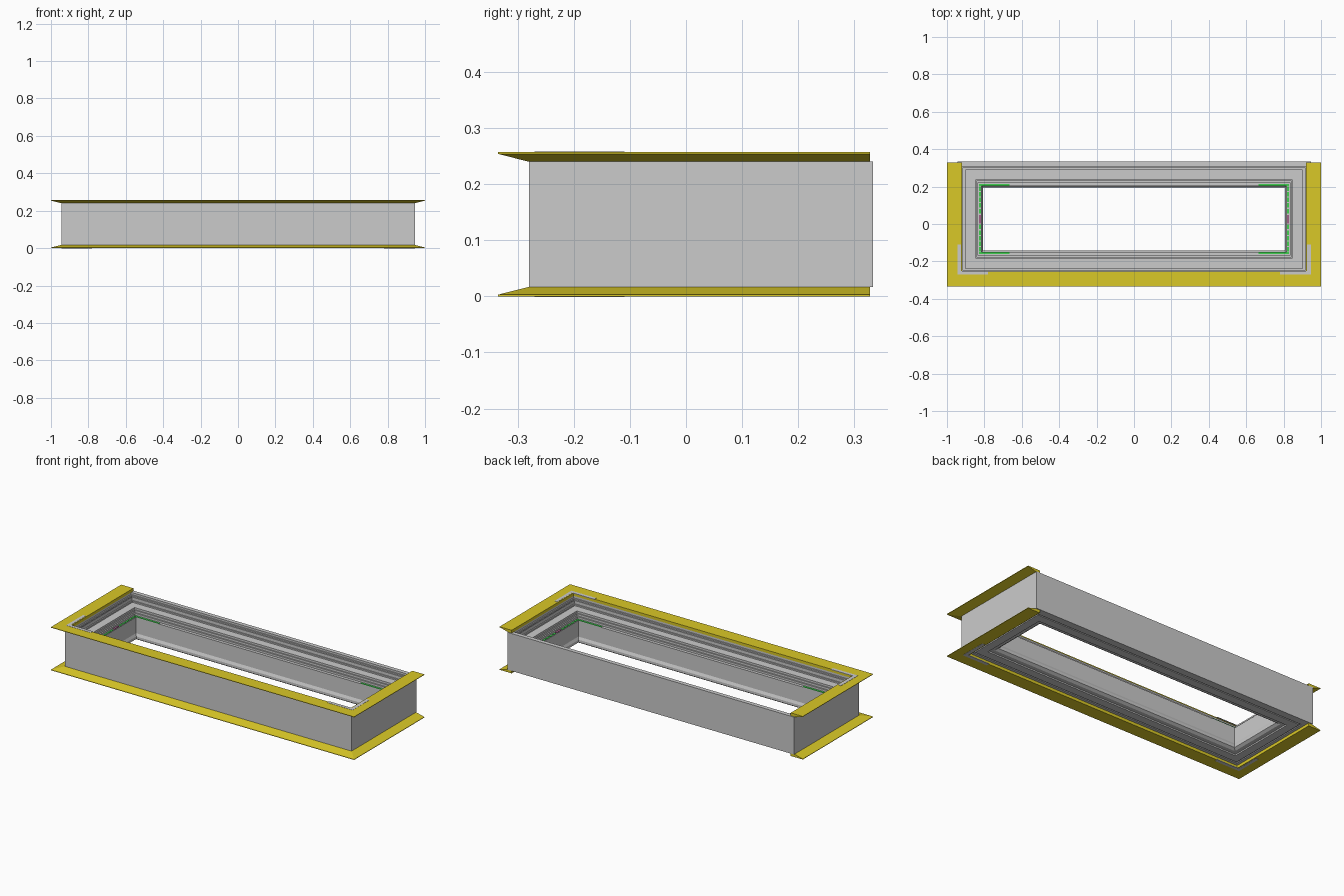
import bpy, bmesh

if "Cube" in bpy.data.objects:
    bpy.data.objects.remove(bpy.data.objects["Cube"])

HX, HY, YC = 0.945, 0.3065, 0.0265   # outer half sizes and y centre of the frame
H = 0.257                            # total height


def material(name, rgb):
    m = bpy.data.materials.new(name)
    m.diffuse_color = (*rgb, 1)
    m.use_nodes = True
    m.node_tree.nodes["Principled BSDF"].inputs["Base Color"].default_value = m.diffuse_color
    return m


gold = material("gold", (0.70, 0.58, 0.02))
green = material("green", (0.05, 0.65, 0.08))
purple = material("purple", (0.35, 0.12, 0.25))
pale = material("pale_grey", (0.72, 0.72, 0.72))


def finish(bm, name, mat=None):
    bmesh.ops.recalc_face_normals(bm, faces=bm.faces)
    me = bpy.data.meshes.new(name)
    bm.to_mesh(me)
    bm.free()
    ob = bpy.data.objects.new(name, me)
    bpy.context.collection.objects.link(ob)
    if mat:
        me.materials.append(mat)
    return ob


def sweep(name, profile, mat=None, back=None):
    """Sweep a closed (inset, z) profile round the frame; 'back' leaves the rear side open."""
    bm = bmesh.new()
    rows = [[], [], [], []]
    for d, z in profile:
        x, y0, y1 = HX - d, YC - HY + d, YC + HY - d
        if back is not None:
            y1 = back
        for row, (px, py) in zip(rows, ((-x, y1), (-x, y0), (x, y0), (x, y1))):
            row.append(bm.verts.new((px, py, z)))
    n = len(profile)
    for k in range(4 if back is None else 3):
        a, b = rows[k], rows[(k + 1) % 4]
        for i in range(n):
            j = (i + 1) % n
            bm.faces.new((a[i], a[j], b[j], b[i]))
    if back is not None:
        bm.faces.new(rows[0])
        bm.faces.new(rows[3])
    return finish(bm, name, mat)


def boxes(name, spans, mat=None):
    """Boxes given as (x0, x1, y0, y1, z0, z1), each mirrored in x."""
    bm = bmesh.new()
    for x0, x1, y0, y1, z0, z1 in spans:
        for s in (1, -1):
            vs = bmesh.ops.create_cube(bm, size=1)["verts"]
            for v in vs:
                v.co = (s * ((x0 + x1) / 2 + v.co.x * (x1 - x0)),
                        (y0 + y1) / 2 + v.co.y * (y1 - y0),
                        (z0 + z1) / 2 + v.co.z * (z1 - z0))
    return finish(bm, name, mat)


# Stepped frame body with ledges descending to the opening
sweep("frame_body", [
    (0, 0.017), (0, 0.240), (0.025, 0.240), (0.025, 0.228), (0.032, 0.228),
    (0.032, 0.216), (0.038, 0.216), (0.038, 0.224), (0.043, 0.224),
    (0.043, 0.205), (0.050, 0.205), (0.050, 0.197), (0.098, 0.197),
    (0.098, 0.185), (0.104, 0.185), (0.104, 0.172), (0.112, 0.172),
    (0.112, 0.160), (0.130, 0.160), (0.130, 0.065), (0.137, 0.050),
    (0.137, 0.035), (0.122, 0.025), (0.098, 0.025), (0.098, 0.017),
    (0.050, 0.017), (0.050, 0.022), (0.043, 0.022), (0.043, 0.017)])

# Tapered flanges round the front and sides, top and bottom
flange = [(-0.055, H), (-0.055, H - 0.003), (0, 0.240), (0.025, 0.240), (0.025, H)]
sweep("top_flange", flange, gold, back=0.328)
sweep("bottom_flange", [(d, H - z) for d, z in flange], gold, back=0.328)

# L-shaped corner plates on the flanges
for label, z0, z1 in (("top", H - 0.002, H + 0.001), ("bottom", 0, 0.002)):
    z0, z1 = (z0, z1) if label == "top" else (-0.001, 0.002)
    boxes(label + "_corner_plates", [
        (0.925, 0.945, -0.27, -0.11, z0, z1),
        (0.78, 0.925, -0.27, -0.25, z0, z1)], pale)

# Green seals on the lowest ledge
seals = [(0.665, 0.828, -0.161, -0.150, 0.160, 0.163),
         (0.665, 0.828, 0.203, 0.214, 0.160, 0.163)]
for i in range(5):
    for y in (-0.148 + i * 0.030, 0.201 - i * 0.030):
        seals.append((0.818, 0.828, min(y, y), y + 0.024 if y < 0.03 else y,
                      0.160, 0.163) if y < 0.03 else
                     (0.818, 0.828, y - 0.024, y, 0.160, 0.163))
boxes("green_seals", seals, green)

# Small blocks midway along the side seals
boxes("side_blocks", [(0.818, 0.830, 0.004, 0.049, 0.160, 0.164)], purple)
